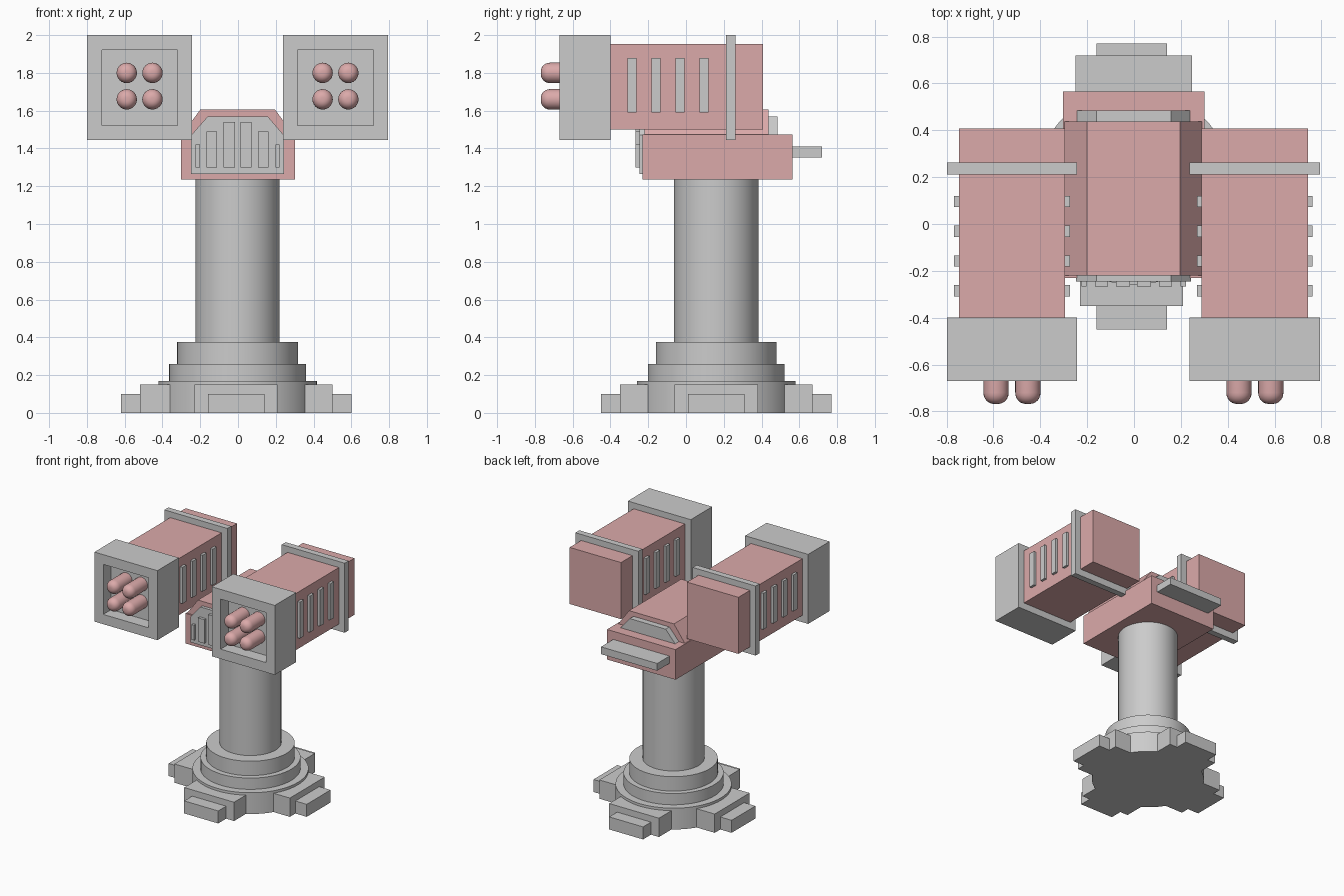
import bpy, bmesh
from math import pi, sin, cos, radians

if "Cube" in bpy.data.objects:
    bpy.data.objects.remove(bpy.data.objects["Cube"])

pink = bpy.data.materials.new("pink")
pink.diffuse_color = (0.71, 0.40, 0.40, 1)
pink.use_nodes = True
pink.node_tree.nodes["Principled BSDF"].inputs["Base Color"].default_value = pink.diffuse_color


def finish(bm, name, mat=None, smooth=False):
    bmesh.ops.recalc_face_normals(bm, faces=bm.faces[:])
    me = bpy.data.meshes.new(name)
    bm.to_mesh(me)
    bm.free()
    ob = bpy.data.objects.new(name, me)
    bpy.context.collection.objects.link(ob)
    if mat:
        me.materials.append(mat)
    if smooth:
        bpy.ops.object.select_all(action='DESELECT')
        ob.select_set(True)
        bpy.context.view_layer.objects.active = ob
        bpy.ops.object.shade_smooth_by_angle(angle=radians(35))
    return ob


def box_bm(x0, x1, y0, y1, z0, z1):
    bm = bmesh.new()
    bmesh.ops.create_cube(bm, size=1)
    for v in bm.verts:
        v.co = (x1 if v.co.x > 0 else x0,
                y1 if v.co.y > 0 else y0,
                z1 if v.co.z > 0 else z0)
    return bm


def box(name, *dims, mat=None):
    return finish(box_bm(*dims), name, mat)


def prism(name, profile, y0, y1, mat=None):
    """Extrude an x/z profile along y."""
    bm = bmesh.new()
    face = bm.faces.new([bm.verts.new((x, y0, z)) for x, z in profile])
    ext = bmesh.ops.extrude_face_region(bm, geom=[face], use_keep_orig=True)
    verts = [g for g in ext["geom"] if isinstance(g, bmesh.types.BMVert)]
    bmesh.ops.translate(bm, verts=verts, vec=(0, y1 - y0, 0))
    return finish(bm, name, mat)


def lathe(name, profile, place, n=48, mat=None):
    """Revolve (radius, height) points; place maps local x, y, height to world."""
    bm = bmesh.new()
    rings = [[bm.verts.new(place(r * cos(2 * pi * i / n), r * sin(2 * pi * i / n), h))
              for i in range(n)] for r, h in profile]
    for a, b in zip(rings, rings[1:]):
        for i in range(n):
            j = (i + 1) % n
            bm.faces.new((a[i], a[j], b[j], b[i]))
    bm.faces.new(rings[0])
    bm.faces.new(rings[-1])
    return finish(bm, name, mat, smooth=True)


# Stepped round base and column
CX, CY = -0.005, 0.16
lathe("base_and_column",
      [(0.42, 0), (0.42, 0.17), (0.362, 0.17), (0.362, 0.26), (0.32, 0.26),
       (0.32, 0.375), (0.223, 0.375), (0.223, 1.25)],
      lambda x, y, h: (CX + 0.003 + x, CY + y, h), n=64)

# Four stepped feet
for k in range(4):
    for part, w, reach, h in (("foot", 0.22, 0.51, 0.15), ("toe", 0.15, 0.61, 0.10)):
        bm = box_bm(0.25, reach, -w, w, 0, h)
        c, s = round(cos(k * pi / 2)), round(sin(k * pi / 2))
        for v in bm.verts:
            x, y, z = v.co
            v.co = (CX - 0.005 + c * x - s * y, CY + s * x + c * y, z)
        finish(bm, f"{part}_{k + 1}")

# Head housing
box("head_lower", -0.303, 0.302, -0.23, 0.565, 1.235, 1.475, mat=pink)
prism("head_upper", [(-0.30, 1.47), (0.295, 1.47), (0.197, 1.605), (-0.20, 1.605)],
      -0.22, 0.438, mat=pink)
box("rear_shelf", -0.25, 0.247, 0.56, 0.72, 1.352, 1.41)

# Front and rear vent plates with front slats
plate = [(-0.248, 1.265), (0.243, 1.265), (0.243, 1.47), (0.157, 1.57),
         (-0.16, 1.57), (-0.248, 1.47)]
prism("front_vent_plate", plate, -0.245, -0.20)
prism("rear_vent_plate", plate, 0.42, 0.485)
for s in (-1, 1):
    for a, b, top in ((0.015, 0.074, 1.54), (0.108, 0.164, 1.49), (0.2, 0.223, 1.42)):
        x0, x1 = sorted((s * a - 0.002, s * b - 0.002))
        box("vent_slat", x0, x1, -0.267, -0.23, 1.30, top)

# Launcher pods on both sides
for side, s in (("left", -1), ("right", 1)):
    cx = s * 0.5185 - 0.0025

    # Front block with a square recess
    bm = box_bm(cx - 0.278, cx + 0.278, -0.67, -0.40, 1.445, 2.0)
    front = min(bm.faces, key=lambda f: f.calc_center_median().y)
    bmesh.ops.inset_region(bm, faces=[front], thickness=0.11)
    front = bmesh.ops.extrude_discrete_faces(bm, faces=[front])["faces"][0]
    bmesh.ops.translate(bm, verts=front.verts[:], vec=(0, 0.10, 0))
    finish(bm, side + "_pod_front")

    box(side + "_pod_body", cx - 0.227, cx + 0.227, -0.40, 0.407, 1.50, 1.952, mat=pink)
    box(side + "_pod_collar", cx - 0.278, cx + 0.278, 0.212, 0.262, 1.445, 2.0)

    # Ribs on both flanks
    for i in range(4):
        y = -0.285 + i * 0.127
        for e in (-1, 1):
            x0, x1 = sorted((cx + e * 0.22, cx + e * 0.247))
            box(side + "_pod_rib", x0, x1, y - 0.024, y + 0.024, 1.59, 1.88)

    # Four round-nosed rockets
    nose = [(0.054, 0.565), (0.054, 0.72)]
    nose += [(0.01 + 0.044 * cos(a), 0.72 + 0.048 * sin(a))
             for a in (i * pi / 12 for i in range(1, 7))]
    for dx in (-0.068, 0.068):
        for z in (1.66, 1.80):
            lathe(side + "_rocket", nose,
                  lambda x, y, h, px=cx + dx, pz=z: (px + x, -h, pz + y), n=24, mat=pink)
